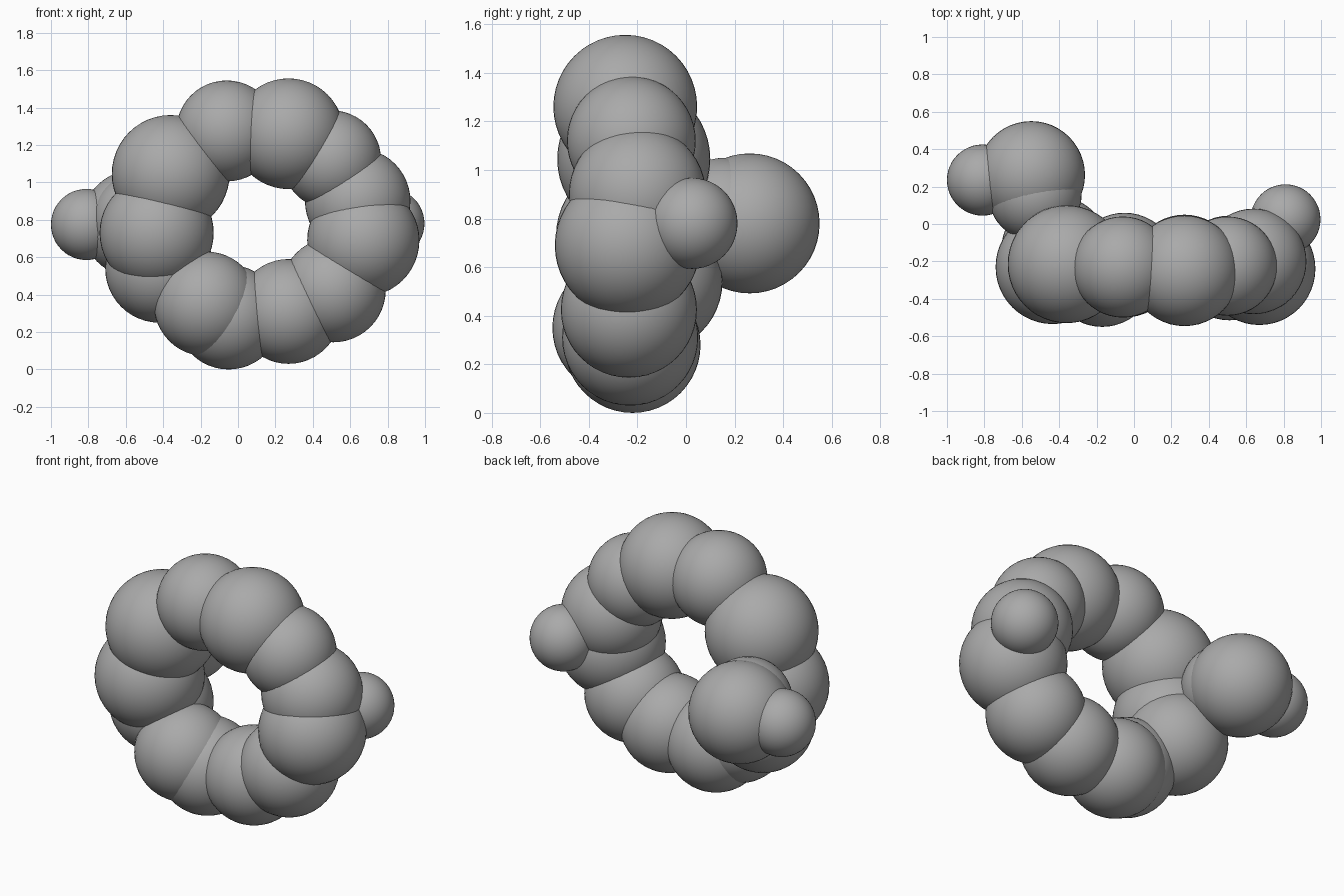
import bpy

grey = bpy.data.materials.new("mid grey")
grey.diffuse_color = (0.4, 0.4, 0.4, 1)


def ball(name, x, y, z, r):
    bpy.ops.mesh.primitive_uv_sphere_add(segments=48, ring_count=24, radius=r, location=(x, y, z))
    o = bpy.context.object
    o.name = name
    o.data.materials.append(grey)
    bpy.ops.object.shade_smooth()


# Ring of overlapping balls, clockwise from the top
ring = [
    (0.27, -0.25, 1.26, 0.296),
    (0.50, -0.225, 1.12, 0.265),
    (0.64, -0.20, 0.90, 0.282),
    (0.67, -0.24, 0.69, 0.30),
    (0.51, -0.235, 0.425, 0.28),
    (0.27, -0.23, 0.31, 0.28),
    (-0.05, -0.22, 0.28, 0.28),
    (-0.17, -0.27, 0.35, 0.28),
    (-0.42, -0.14, 0.54, 0.29),
    (-0.435, -0.23, 0.73, 0.305),
    (-0.36, -0.215, 1.045, 0.315),
    (-0.06, -0.23, 1.275, 0.27),
]
for i, b in enumerate(ring):
    ball(f"ring_ball_{i + 1}", *b)

# Side branch behind the left of the ring
ball("branch_link", -0.53, 0.16, 0.80, 0.25)
ball("branch_ball", -0.55, 0.262, 0.78, 0.288)

# Small end balls
ball("left_end_ball", -0.81, 0.235, 0.775, 0.19)
ball("right_end_ball", 0.81, 0.025, 0.78, 0.187)
